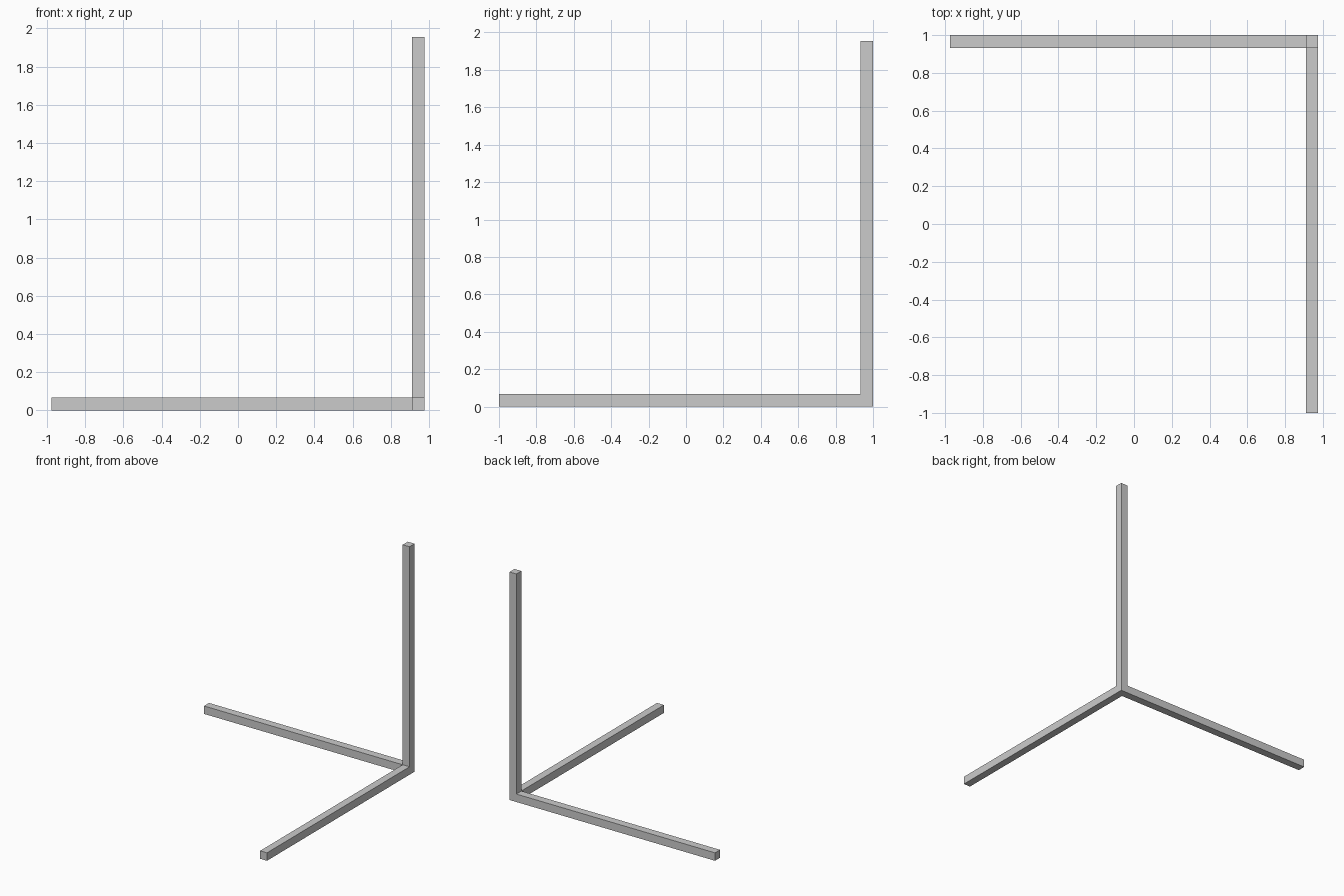
import bpy, bmesh

if "Cube" in bpy.data.objects:
    bpy.data.objects.remove(bpy.data.objects["Cube"])

X0, X1 = 0.91, 0.975   # thickness of the corner frame in x
T = 0.068              # bar thickness


def prism(name, profile, x_start, x_end):
    """Extrude a (y, z) profile along x."""
    bm = bmesh.new()
    face = bm.faces.new([bm.verts.new((x_start, y, z)) for y, z in profile])
    ext = bmesh.ops.extrude_face_region(bm, geom=[face])
    verts = [g for g in ext["geom"] if isinstance(g, bmesh.types.BMVert)]
    bmesh.ops.translate(bm, verts=verts, vec=(x_end - x_start, 0, 0))
    bmesh.ops.recalc_face_normals(bm, faces=bm.faces)
    mesh = bpy.data.meshes.new(name)
    bm.to_mesh(mesh)
    bm.free()
    obj = bpy.data.objects.new(name, mesh)
    bpy.context.collection.objects.link(obj)
    return obj


# Upright post and side floor bar, one continuous L
prism("post_and_side_bar",
      [(-1, 0), (1, 0), (1, 1.955), (1 - T, 1.955), (1 - T, T), (-1, T)], X0, X1)

# Back floor bar butting against the post
prism("back_bar", [(1 - T, 0), (1, 0), (1, T), (1 - T, T)], -X1, X0)
